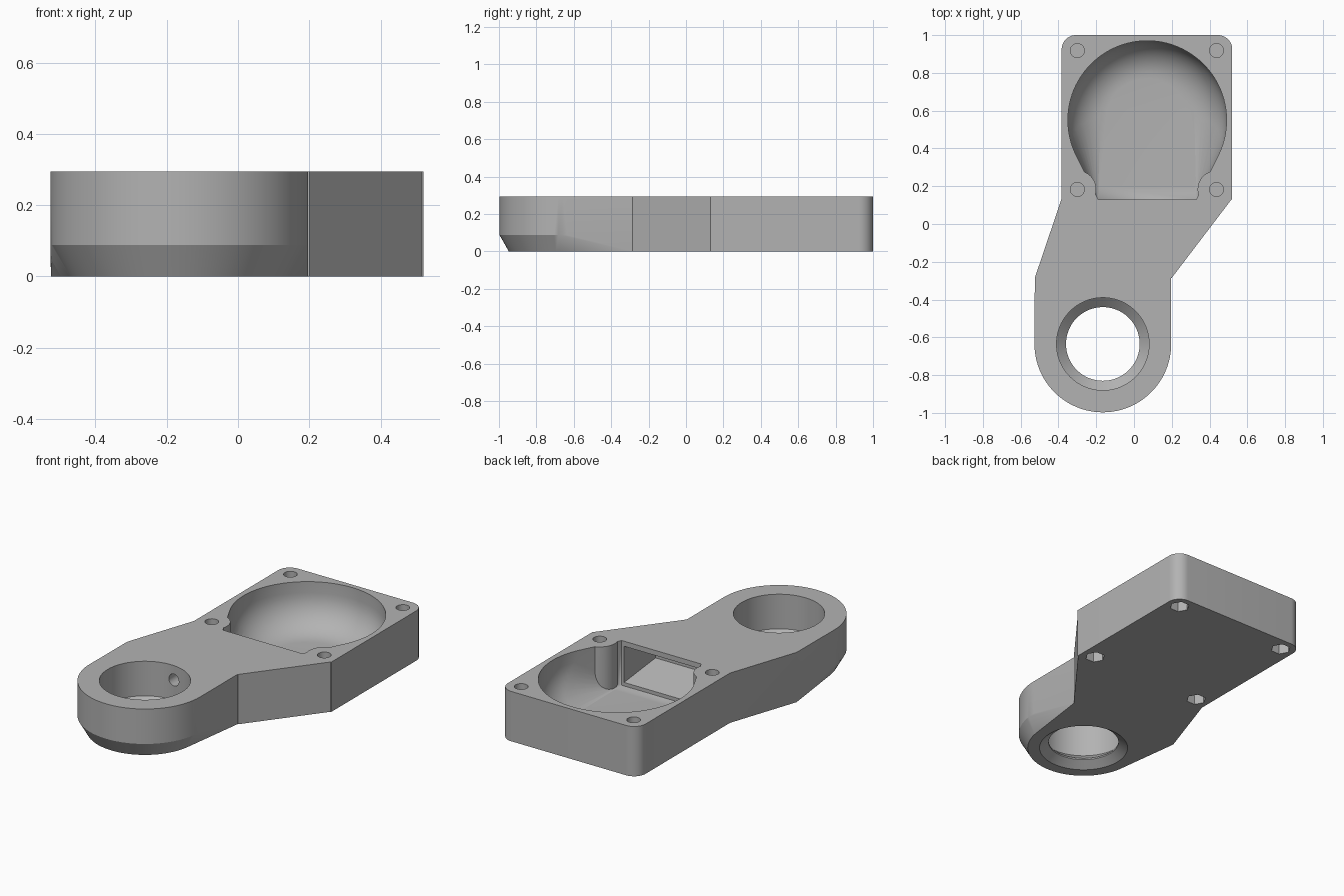
import bpy, bmesh
from math import cos, sin, pi, radians

old = bpy.data.objects.get("Cube")
if old:
    bpy.data.objects.remove(old, do_unlink=True)

H = 0.295
FLOOR = 0.03
BORE = (-0.165, -0.635)
SCREWS = [(x, y) for x in (-0.3, 0.437) for y in (0.183, 0.918)]

grey = bpy.data.materials.new("plain_grey")
grey.use_nodes = True
grey.diffuse_color = (0.45, 0.45, 0.45, 1)
grey.node_tree.nodes["Principled BSDF"].inputs["Base Color"].default_value = (0.45, 0.45, 0.45, 1)


def ring(c, r, z, n=96, turn=0):
    return [(c[0] + r * cos(turn + 2 * pi * i / n), c[1] + r * sin(turn + 2 * pi * i / n), z) for i in range(n)]


def rect(x0, x1, y, z0, z1):
    return [(x, y, z) for x in (x0, x1) for z in (z0, z1)]


def hull(name, points):
    """Convex solid around the given points."""
    bm = bmesh.new()
    for p in points:
        bm.verts.new(p)
    res = bmesh.ops.convex_hull(bm, input=bm.verts)
    loose = {v for v in res["geom_interior"] + res["geom_unused"] if isinstance(v, bmesh.types.BMVert)}
    bmesh.ops.delete(bm, geom=list(loose), context='VERTS')
    bmesh.ops.dissolve_limit(bm, angle_limit=radians(0.5), verts=bm.verts, edges=bm.edges)
    bmesh.ops.recalc_face_normals(bm, faces=bm.faces)
    me = bpy.data.meshes.new(name)
    bm.to_mesh(me)
    bm.free()
    me.materials.append(grey)
    ob = bpy.data.objects.new(name, me)
    bpy.context.collection.objects.link(ob)
    return ob


def combine(target, tool, operation):
    mod = target.modifiers.new(tool.name, 'BOOLEAN')
    mod.operation, mod.object, mod.solver = operation, tool, 'EXACT'
    bpy.context.view_layer.objects.active = target
    bpy.ops.object.modifier_apply(modifier=mod.name)
    bpy.data.objects.remove(tool, do_unlink=True)


# Square housing with two rounded back corners
R = 0.075
housing = []
for z in (0, H):
    housing += [(-0.383, 0.13, z), (0.52, 0.13, z)]
    for x in (-0.383 + R, 0.52 - R):
        housing += ring((x, 1 - R), R, z, 48)
body = hull("mount_body", housing)

# Tapered neck
combine(body, hull("neck", [(x, y, z) for z in (0, H) for x, y in
        ((-0.383, 0.135), (0.52, 0.135), (0.2, -0.285), (-0.525, -0.285))]), 'UNION')

# Round end, chamfered below and blending back to the neck
combine(body, hull("round_end", ring(BORE, 0.312, 0) + ring(BORE, 0.362, 0.088) + ring(BORE, 0.362, H)
        + rect(-0.525, 0.197, -0.285, 0, H)), 'UNION')

# Through bore with an inner seat and a countersink beneath
for name, levels in (("bore", ((0.245, H + 0.05), (0.245, 0.09), (0.195, 0.045))),
                     ("bore_throat", ((0.195, 0.06), (0.195, 0.035))),
                     ("countersink", ((0.19, 0.04), (0.26, -0.01)))):
    combine(body, hull(name, [p for r, z in levels for p in ring(BORE, r, z)]), 'DIFFERENCE')

# Round pocket with a filleted floor, narrowing towards the neck
centre, radius, fillet = (0.07, 0.55), 0.42, 0.2
points = ring(centre, radius, H + 0.05)
for i in range(11):
    a = i * pi / 20
    points += ring(centre, radius - fillet + fillet * cos(a), FLOOR + fillet - fillet * sin(a))
pocket = hull("pocket", points + rect(-0.19, 0.33, 0.13, FLOOR, H + 0.05))
combine(pocket, hull("undercut", rect(-0.188, 0.328, 0.2, FLOOR, 0.265)
        + rect(-0.185, 0.27, -0.1, 0.12, 0.265)), 'UNION')
for x, y in SCREWS[::2]:
    combine(pocket, hull("screw_boss", ring((x, y), 0.1, -0.1, 48) + ring((x, y), 0.1, H + 0.2, 48)), 'DIFFERENCE')
combine(body, pocket, 'DIFFERENCE')

# Cable passage from the pocket to the bore
passage = [(-0.145 + 0.035 * cos(i * pi / 12), y, 0.21 + 0.035 * sin(i * pi / 12))
           for y in (-0.5, -0.05) for i in range(24)]
combine(body, hull("cable_passage", passage), 'DIFFERENCE')

# Screw holes above hexagonal nut recesses
for c in SCREWS:
    combine(body, hull("screw_hole", ring(c, 0.037, 0.12, 32) + ring(c, 0.037, H + 0.05, 32)), 'DIFFERENCE')
    combine(body, hull("nut_recess", ring(c, 0.055, -0.05, 6) + ring(c, 0.055, 0.1, 6)), 'DIFFERENCE')

# Smooth the curved walls, keep the edges crisp
bpy.ops.object.select_all(action='DESELECT')
body.select_set(True)
bpy.context.view_layer.objects.active = body
bpy.ops.object.shade_smooth_by_angle(angle=radians(25))
